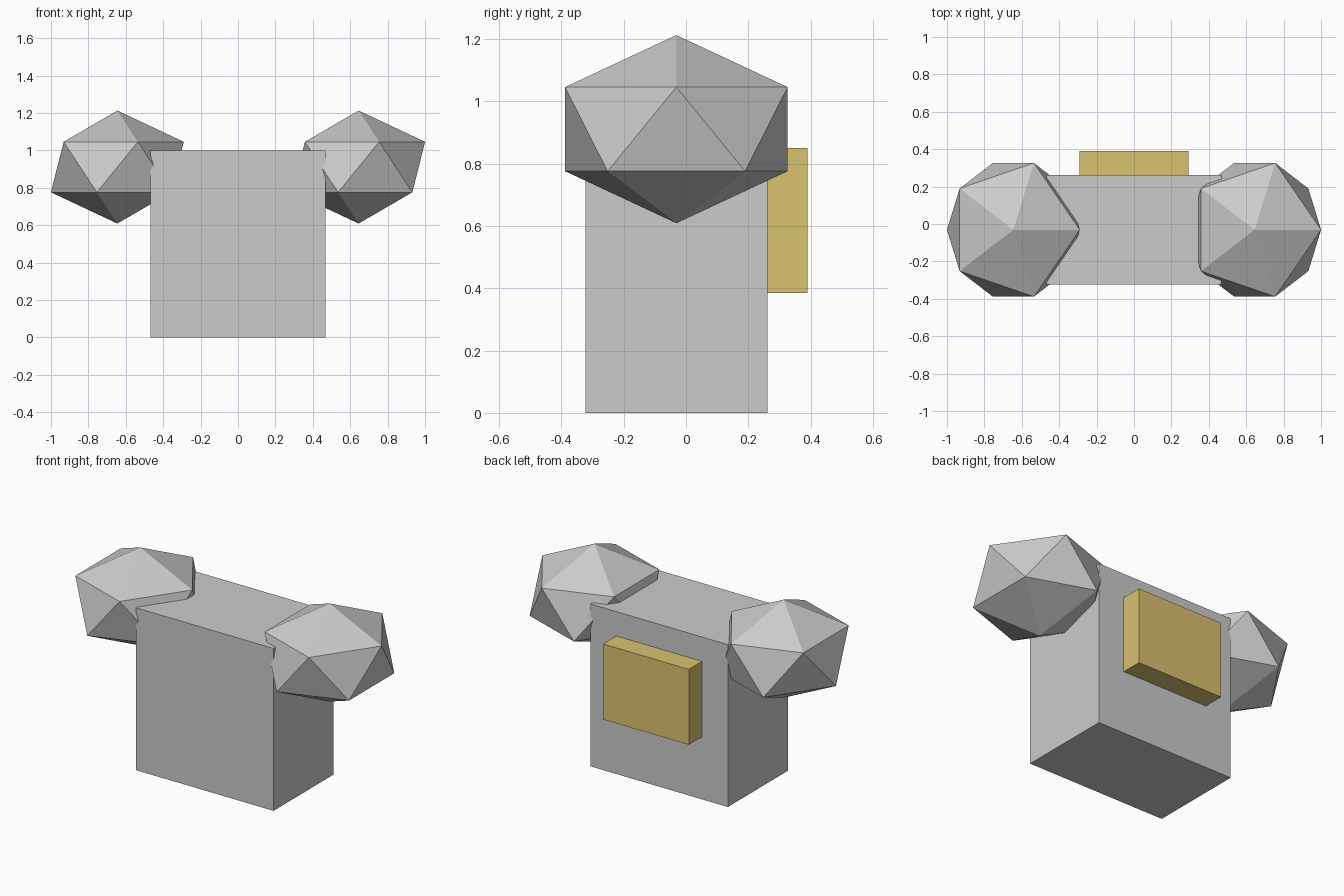
import bpy

if "Cube" in bpy.data.objects:
    bpy.data.objects.remove(bpy.data.objects["Cube"])

YC = -0.031  # shared depth centre of torso and shoulders


def box(name, lo, hi):
    bpy.ops.mesh.primitive_cube_add(size=1, location=[(a + b) / 2 for a, b in zip(lo, hi)])
    ob = bpy.context.object
    ob.name = name
    ob.scale = [b - a for a, b in zip(lo, hi)]
    bpy.ops.object.transform_apply(location=False, rotation=False, scale=True)
    return ob


# Torso block
box("torso", (-0.468, -0.323, 0), (0.468, 0.261, 1.0))

# Back pack plate
pack = box("back_pack", (-0.292, 0.261, 0.385), (0.292, 0.39, 0.85))
mat = bpy.data.materials.new("pack_yellow")
mat.diffuse_color = (0.70, 0.54, 0.16, 1)
mat.use_nodes = True
mat.node_tree.nodes["Principled BSDF"].inputs["Base Color"].default_value = mat.diffuse_color
pack.data.materials.append(mat)

# Shoulder pads: flattened icosahedra, same orientation on both sides
for name, x in (("left_shoulder", -0.645), ("right_shoulder", 0.645)):
    bpy.ops.mesh.primitive_ico_sphere_add(subdivisions=1, radius=1, location=(x, YC, 0.911))
    pad = bpy.context.object
    pad.name = name
    pad.scale = (0.397, 0.42, 0.302)
    bpy.ops.object.transform_apply(location=False, rotation=False, scale=True)
